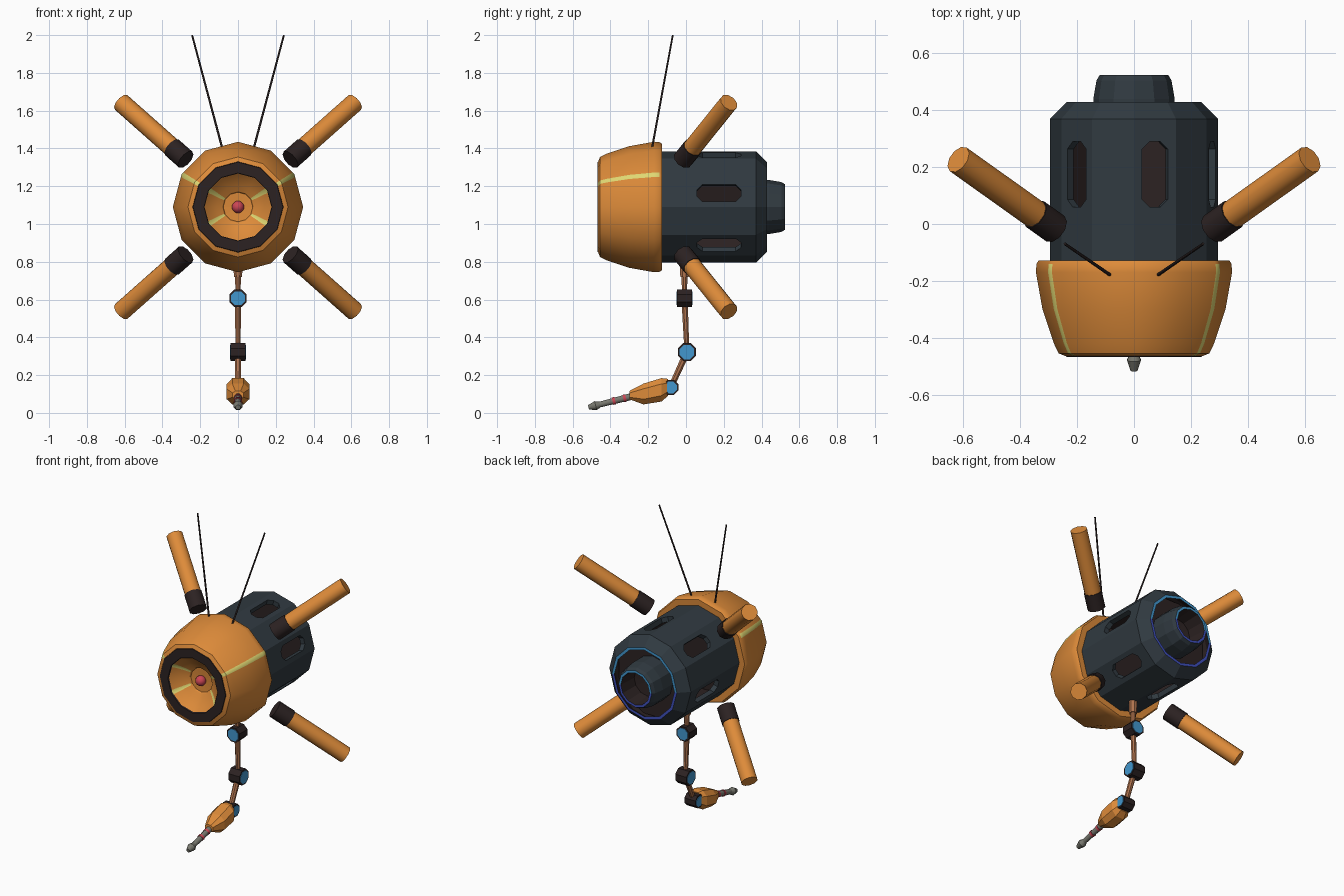
import bpy, bmesh
from math import sin, cos, radians, pi
from mathutils import Vector, Matrix

cube = bpy.data.objects.get("Cube")
if cube:
    bpy.data.objects.remove(cube, do_unlink=True)

AXIS_Z = 1.09


def material(name, r, g, b):
    m = bpy.data.materials.new(name)
    m.use_nodes = True
    m.diffuse_color = (r, g, b, 1)
    m.node_tree.nodes["Principled BSDF"].inputs["Base Color"].default_value = (r, g, b, 1)
    return m


orange = material("orange paint", .73, .26, .042)
slate = material("slate metal", .03, .042, .052)
black = material("dark brown", .025, .016, .016)
yellow = material("pale yellow stripe", .74, .68, .17)
red = material("red", .6, .06, .09)
blue = material("blue glow", .055, .31, .62)
indigo = material("indigo glow", .05, .08, .5)
tan = material("tan link", .43, .17, .075)
grey = material("grey steel", .19, .19, .16)


def finish(name, bm, mats, smooth=None):
    bmesh.ops.remove_doubles(bm, verts=bm.verts, dist=1e-5)
    bmesh.ops.recalc_face_normals(bm, faces=bm.faces)
    me = bpy.data.meshes.new(name)
    bm.to_mesh(me)
    bm.free()
    for m in mats:
        me.materials.append(m)
    ob = bpy.data.objects.new(name, me)
    bpy.context.collection.objects.link(ob)
    if smooth:
        bpy.ops.object.select_all(action='DESELECT')
        ob.select_set(True)
        bpy.context.view_layer.objects.active = ob
        bpy.ops.object.shade_smooth_by_angle(angle=radians(smooth))
    return ob


def lathe(name, profile, mats, rule, stripes=(), half=0, closed=False, smooth=None):
    """Twelve-sided turning about the y axis; stripes add narrow columns of faces."""
    angles = sorted(set(range(0, 360, 30)) | {a + s * half for a in stripes for s in (-1, 1)})
    bm = bmesh.new()
    rings = []
    for y, r in profile:
        ring = []
        for a in angles:
            k = r * cos(radians(15)) / cos(radians(a % 30 - 15))
            ring.append(bm.verts.new((k * cos(radians(a)), y, AXIS_Z + k * sin(radians(a)))))
        rings.append(ring)
    n, count = len(angles), len(profile)
    for j in range(count if closed else count - 1):
        for i in range(n):
            a, b = rings[j], rings[(j + 1) % count]
            f = bm.faces.new((a[i], a[(i + 1) % n], b[(i + 1) % n], b[i]))
            mid = (angles[i] + (angles[i + 1] if i < n - 1 else 360)) / 2
            striped = any(abs(mid - s) < half for s in stripes)
            f.material_index = rule(j, mid, striped)
    return finish(name, bm, mats, smooth)


def rod(name, p0, p1, r0, r1, mat, sides=8, smooth=None):
    p0, p1 = Vector(p0), Vector(p1)
    d = p1 - p0
    bm = bmesh.new()
    bmesh.ops.create_cone(bm, cap_ends=True, segments=sides, radius1=r0, radius2=r1, depth=d.length)
    turn = Matrix.Rotation(pi / sides, 4, 'Z')
    place = Matrix.Translation((p0 + p1) / 2) @ d.to_track_quat('Z', 'Y').to_matrix().to_4x4()
    bmesh.ops.transform(bm, matrix=place @ turn, verts=bm.verts)
    return finish(name, bm, [mat], smooth)


# Head shell with two upper stripes
lathe("head_shell",
      [(-.13, .27), (-.128, .335), (-.14, .343), (-.17, .345), (-.30, .322), (-.42, .282),
       (-.455, .265), (-.465, .24)],
      [orange, yellow], lambda j, a, s: int(s and j > 1), (30, 150), 2.3, smooth=40)

# Dark front ring and the dished face inside it
lathe("face_ring", [(-.455, .24), (-.468, .238), (-.468, .18), (-.455, .176)],
      [black], lambda j, a, s: 0)
lathe("face_dish", [(-.462, .18), (-.435, .155), (-.405, .115), (-.385, .083)],
      [orange, yellow], lambda j, a, s: int(s), (30, 150, 210, 330), 4.5, smooth=40)
lathe("face_centre", [(-.385, .083), (-.375, .078), (-.37, 0)], [orange], lambda j, a, s: 0)
bm = bmesh.new()
bmesh.ops.create_uvsphere(bm, u_segments=16, v_segments=10, radius=.032,
                          matrix=Matrix.Translation((0, -.385, AXIS_Z)))
finish("eye_ball", bm, [red], 60)

# Hollow body with a glowing rear rim
glow = lambda a: 2 if a < 180 else 3
body = lathe("body_shell",
             [(-.2, .29), (-.13, .295), (.37, .295), (.43, .235), (.43, .217), (.36, .262), (-.2, .262)],
             [slate, black, blue, indigo],
             lambda j, a, s: glow(a) if j == 3 else int(j > 3), closed=True)

# Six slots cut through the body panels
bm = bmesh.new()
L, W, C = .116, .047, .028
outline = [(L, W - C), (L - C, W), (C - L, W), (-L, W - C),
           (-L, C - W), (C - L, -W), (L - C, -W), (L, C - W)]
for k in range(6):
    t = radians(15 + 60 * k)
    out, side = Vector((cos(t), 0, sin(t))), Vector((-sin(t), 0, cos(t)))
    lo, hi = [[bm.verts.new(Vector((0, .175 + u, AXIS_Z)) + side * v + out * h) for u, v in outline]
              for h in (.2, .35)]
    bm.faces.new(lo)
    bm.faces.new(hi)
    for i in range(8):
        bm.faces.new((lo[i], lo[(i + 1) % 8], hi[(i + 1) % 8], hi[i]))
cutter = finish("slot_cutter", bm, [slate])
cutter.hide_render = True
mod = body.modifiers.new("slots", 'BOOLEAN')
mod.operation = 'DIFFERENCE'
mod.solver = 'EXACT'
mod.object = cutter
bpy.context.view_layer.objects.active = body
bpy.ops.object.modifier_apply(modifier=mod.name)
bpy.data.objects.remove(cutter, do_unlink=True)

# Inner bulkheads and the rear nozzle
for name, y in (("rear_bulkhead", .33), ("front_bulkhead", -.15)):
    rod(name, (0, y, AXIS_Z), (0, y + .01, AXIS_Z), .255, .255, black, 12)
lathe("rear_nozzle",
      [(.33, .143), (.44, .143), (.505, .132), (.525, .12), (.525, .104), (.40, .095), (.39, 0)],
      [slate, black, blue, indigo], lambda j, a, s: glow(a) if j == 3 else int(j > 3))

# Four angled booms and the two aerials
for sx, side in ((1, "left"), (-1, "right")):
    for sz, level in ((1, "upper"), (-1, "lower")):
        a = Vector((.277 * sx, -.016, AXIS_Z + .251 * sz))
        b = Vector((.618 * sx, .227, AXIS_Z + .553 * sz))
        m = a.lerp(b, .21)
        rod(f"{level}_{side}_boom", m, b, .051, .051, orange, 10, 40)
        rod(f"{level}_{side}_boom_socket", a, m, .055, .055, black, 10, 40)
    rod(f"{side}_aerial", (.083 * sx, -.18, 1.40), (.243 * sx, -.07, 2), .006, .005, black, 6, 70)


# Arm joints: dark drums with blue end plates
def joint(name, centre, axis, r, half):
    c, d = Vector(centre), Vector(axis)
    rod(name, c - d * half, c + d * half, r, r, black)
    for s, end in ((1, "a"), (-1, "b")):
        p = c + d * half * s
        rod(f"{name}_plate_{end}", p, p + d * .003 * s, r * .8, r * .8, blue)


shoulder, elbow, wrist = (0, -.008, .607), (0, .005, .322), (0, -.08, .135)
joint("shoulder_joint", shoulder, (0, 1, 0), .05, .04)
joint("elbow_joint", elbow, (1, 0, 0), .052, .04)
joint("wrist_joint", wrist, (1, 0, 0), .043, .04)
rod("arm_mount", (0, -.01, .83), (0, -.008, .72), .026, .024, tan)
rod("arm_mount_stem", (0, -.008, .73), shoulder, .017, .014, tan)
rod("upper_arm", shoulder, elbow, .018, .014, tan)
rod("forearm", elbow, wrist, .019, .016, tan)

# Tool housing: chamfered loft of centre y, centre z, half width, half height
bm = bmesh.new()
rings = []
for y, z, w, h in ((-.095, .135, .04, .045), (-.13, .122, .06, .062),
                   (-.225, .1, .06, .055), (-.3, .094, .028, .022)):
    rings.append([bm.verts.new((w * u, y, z + h * v)) for u, v in
                  ((1, .5), (.5, 1), (-.5, 1), (-1, .5), (-1, -.5), (-.5, -1), (.5, -1), (1, -.5))])
bm.faces.new(rings[0])
bm.faces.new(rings[-1])
for a, b in zip(rings, rings[1:]):
    for i in range(8):
        bm.faces.new((a[i], a[(i + 1) % 8], b[(i + 1) % 8], b[i]))
finish("tool_housing", bm, [orange])

# Probe with red bands and a flared tip
start, end = Vector((0, -.28, .089)), Vector((0, -.516, .029))
rod("probe_barrel", start, start.lerp(end, .8), .02, .016, grey, 8, 50)
for i, t in enumerate((.16, .4)):
    rod(f"probe_band_{i + 1}", start.lerp(end, t), start.lerp(end, t + .06), .022, .021, red, 8, 50)
rod("probe_collar", start.lerp(end, .74), start.lerp(end, .84), .016, .026, grey, 8, 50)
rod("probe_tip", start.lerp(end, .84), end, .026, .013, grey, 8, 50)
